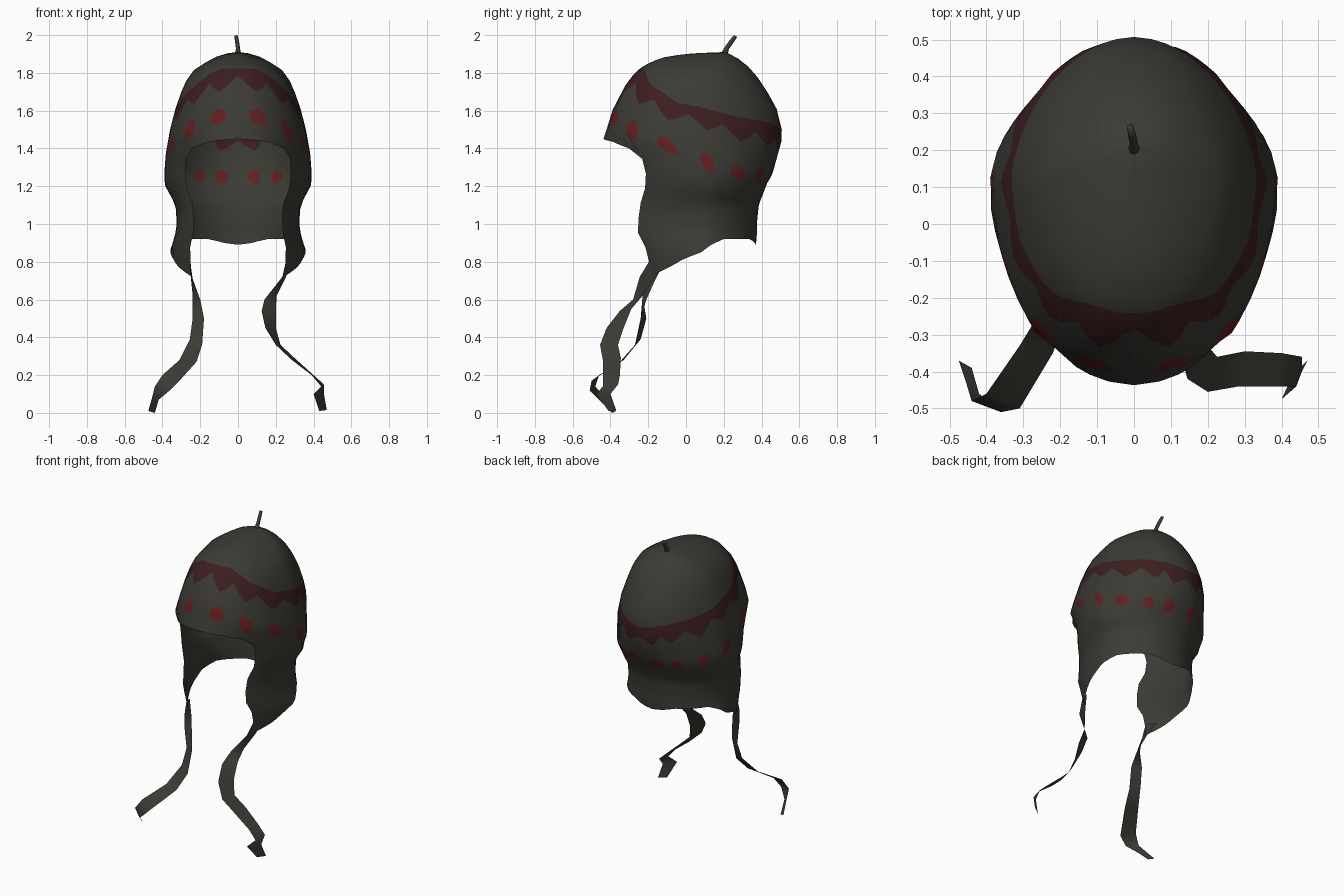
import bpy
import bmesh
import math
from mathutils import Vector

cube = bpy.data.objects.get("Cube")
if cube:
    bpy.data.objects.remove(cube, do_unlink=True)


def make_material(name, colour):
    mat = bpy.data.materials.new(name)
    mat.use_nodes = True
    rgba = (*colour, 1.0)
    mat.diffuse_color = rgba
    mat.node_tree.nodes["Principled BSDF"].inputs["Base Color"].default_value = rgba
    return mat


wool = make_material("dark olive wool", (0.044, 0.043, 0.035))
band_red = make_material("dark maroon", (0.046, 0.013, 0.014))
spot_red = make_material("deep red", (0.12, 0.014, 0.014))


def interpolate(table, key):
    """Piecewise linear lookup in rows of (key, value, value, ...)."""
    rows = sorted(table)
    if key <= rows[0][0]:
        return rows[0][1:]
    for low, high in zip(rows, rows[1:]):
        if key <= high[0]:
            t = (key - low[0]) / (high[0] - low[0])
            return tuple(a + (b - a) * t for a, b in zip(low[1:], high[1:]))
    return rows[-1][1:]


def finish(name, bm, materials):
    bmesh.ops.recalc_face_normals(bm, faces=bm.faces)
    mesh = bpy.data.meshes.new(name)
    for face in bm.faces:
        face.smooth = True
    bm.to_mesh(mesh)
    bm.free()
    for mat in materials:
        mesh.materials.append(mat)
    obj = bpy.data.objects.new(name, mesh)
    bpy.context.collection.objects.link(obj)
    return obj


# Horizontal sections: height, half width, front y, widest y, back y
TOP = 1.91
SECTIONS = [
    (TOP, 0, .2, .2, .2), (1.905, .05, .05, .19, .22), (1.895, .09, -.04, .18, .24),
    (1.88, .13, -.13, .16, .27), (1.85, .18, -.2, .14, .31), (1.82, .23, -.25, .12, .345),
    (1.75, .28, -.315, .1, .4), (1.7, .3, -.35, .1, .43), (1.6, .335, -.39, .1, .485),
    (1.5, .36, -.42, .1, .507), (1.45, .37, -.437, .1, .507), (1.4, .38, -.4, .1, .5),
    (1.34, .385, -.345, .1, .485), (1.25, .392, -.325, .12, .45), (1.2, .385, -.335, .13, .42),
    (1.1, .33, -.365, .1, .385), (1, .325, -.38, .1, .375), (.93, .335, -.38, .1, .375),
    (.86, .36, -.31, .1, .365), (.72, .34, -.285, .1, .365),
]

# Angle of each column, and heights of the pattern and edges by column, front to back
COLUMNS = 56
HALF = COLUMNS // 2
FLAP = 6
ANGLES = [(0, 0), (2, 17), (6, 44), (10, 69), (14, 93), (18, 123), (22, 149), (26, 166), (28, 180)]
BAND_TOP = [(0, 1.825), (3, 1.82), (4, 1.805), (8, 1.715), (11, 1.64), (14, 1.61),
            (18, 1.565), (28, 1.5)]
BAND_LOW = [(0, 1.755), (4, 1.715), (8, 1.63), (11, 1.565), (14, 1.53), (18, 1.47), (28, 1.41)]
SPOTS = [(2, 1.57, .047), (6, 1.5, .052), (10, 1.415, .043), (14, 1.325, .054),
         (18, 1.27, .04), (22, 1.25, .036), (26, 1.25, .042)]
BRIM = [(0, 1.45), (3, 1.435), (5, 1.4), (6, 1.345), (10, 1.3), (14, 1.2), (20, 1.14), (28, 1.12)]
HEM = [(6, .72), (7, .735), (10, .79), (12, .83), (14, .87), (17, .92), (23, .92), (28, .89)]
CROWN_ROWS, LOWER_ROWS = 7, 8


def surface_point(column, z):
    half_width, front, centre, back = interpolate(SECTIONS, z)
    m = min(column, COLUMNS - column)
    # the columns beside each spot are drawn in to narrow it
    angle = math.radians(interpolate(ANGLES, m)[0] + (0, .8, 0, -.8)[m % 4])
    side = 1 if column <= HALF else -1
    s, c = abs(math.sin(angle)), math.cos(angle)
    if c > 0:
        # the front is a little squarer than the back
        return Vector((side * half_width * s ** .92, centre - (centre - front) * c ** .92, z))
    # the back comes to a slight point
    return Vector((side * half_width * s, centre + (back - centre) * (-c) ** 1.25, z))


def column_heights(m):
    band_top = interpolate(BAND_TOP, m)[0]
    heights = [TOP - (TOP - band_top) * (i / CROWN_ROWS) ** 2
               for i in range(1, CROWN_ROWS + 1)]
    zigzag = (.03, -.01, -.035, -.01)[m % 4]
    heights.append(interpolate(BAND_LOW, m)[0] + zigzag)
    spot, half_height = interpolate(SPOTS, m)
    reach = half_height * (.75, .5, 1, .5)[m % 4]
    heights += [spot + reach, spot, spot - reach]
    brim = interpolate(BRIM, m)[0]
    heights.append(brim)
    if m >= FLAP:
        hem = interpolate(HEM, m)[0]
        heights += [brim + (hem - brim) * i / LOWER_ROWS for i in range(1, LOWER_ROWS + 1)]
    return heights


# Hat body: crown, band, spots, brim, ear flaps and neck guard in one sheet
bm = bmesh.new()
apex = bm.verts.new((0, 0.2, TOP))
grid = []
for k in range(COLUMNS):
    grid.append([bm.verts.new(surface_point(k, z))
                 for z in column_heights(min(k, COLUMNS - k))])
band_row = CROWN_ROWS - 1
spot_rows = (CROWN_ROWS + 1, CROWN_ROWS + 2)
for k in range(COLUMNS):
    left, right = grid[k], grid[(k + 1) % COLUMNS]
    bm.faces.new((apex, left[0], right[0]))
    for r in range(min(len(left), len(right)) - 1):
        face = bm.faces.new((left[r], left[r + 1], right[r + 1], right[r]))
        if r == band_row:
            face.material_index = 1
        elif r in spot_rows and k % 4 in (1, 2):
            face.material_index = 2
finish("hat_body", bm, [wool, band_red, spot_red])


# Tie straps: twisting ribbons given by pairs of edge points
def ribbon(name, edges):
    bm = bmesh.new()
    pairs = [(bm.verts.new(a), bm.verts.new(b)) for a, b in edges]
    for (a, b), (c, d) in zip(pairs, pairs[1:]):
        bm.faces.new((a, b, d, c))
    finish(name, bm, [wool])


ribbon("left_strap", [
    ((.255, -.19, .81), (.28, -.12, .79)), ((.235, -.245, .72), (.25, -.17, .71)),
    ((.14, -.28, .6), (.205, -.23, .62)), ((.125, -.35, .54), (.2, -.29, .55)),
    ((.145, -.42, .45), (.2, -.33, .45)), ((.2, -.455, .36), (.225, -.36, .36)),
    ((.285, -.44, .28), (.3, -.345, .29)), ((.39, -.44, .2), (.4, -.35, .2)),
    ((.44, -.44, .14), (.455, -.36, .15)), ((.4, -.475, .1), (.455, -.4, .1)),
    ((.43, -.41, .01), (.47, -.37, .015)),
])
ribbon("right_strap", [
    ((-.255, -.19, .81), (-.28, -.12, .79)), ((-.25, -.22, .72), (-.24, -.16, .71)),
    ((-.24, -.23, .62), (-.2, -.21, .6)), ((-.24, -.21, .5), (-.18, -.24, .5)),
    ((-.255, -.24, .39), (-.19, -.27, .36)), ((-.31, -.33, .28), (-.22, -.35, .27)),
    ((-.4, -.46, .2), (-.31, -.5, .17)), ((-.44, -.48, .14), (-.36, -.51, .12)),
    ((-.455, -.43, .08), (-.42, -.46, .07)), ((-.475, -.37, .01), (-.44, -.39, 0)),
])

# Top stem: short bent tube
bm = bmesh.new()
rings = []
for x, y, z, radius in [(0, .2, 1.89, .018), (0, .215, 1.93, .011),
                        (-.005, .24, 1.965, .011), (-.01, .262, 1.995, .009)]:
    rings.append([bm.verts.new((x + radius * math.cos(a), y + radius * math.sin(a),
                                z - radius * .5 * math.sin(a)))
                  for a in (math.tau * i / 8 for i in range(8))])
for low, high in zip(rings, rings[1:]):
    for i in range(8):
        j = (i + 1) % 8
        bm.faces.new((low[i], low[j], high[j], high[i]))
bm.faces.new(rings[-1])
finish("top_stem", bm, [wool])
